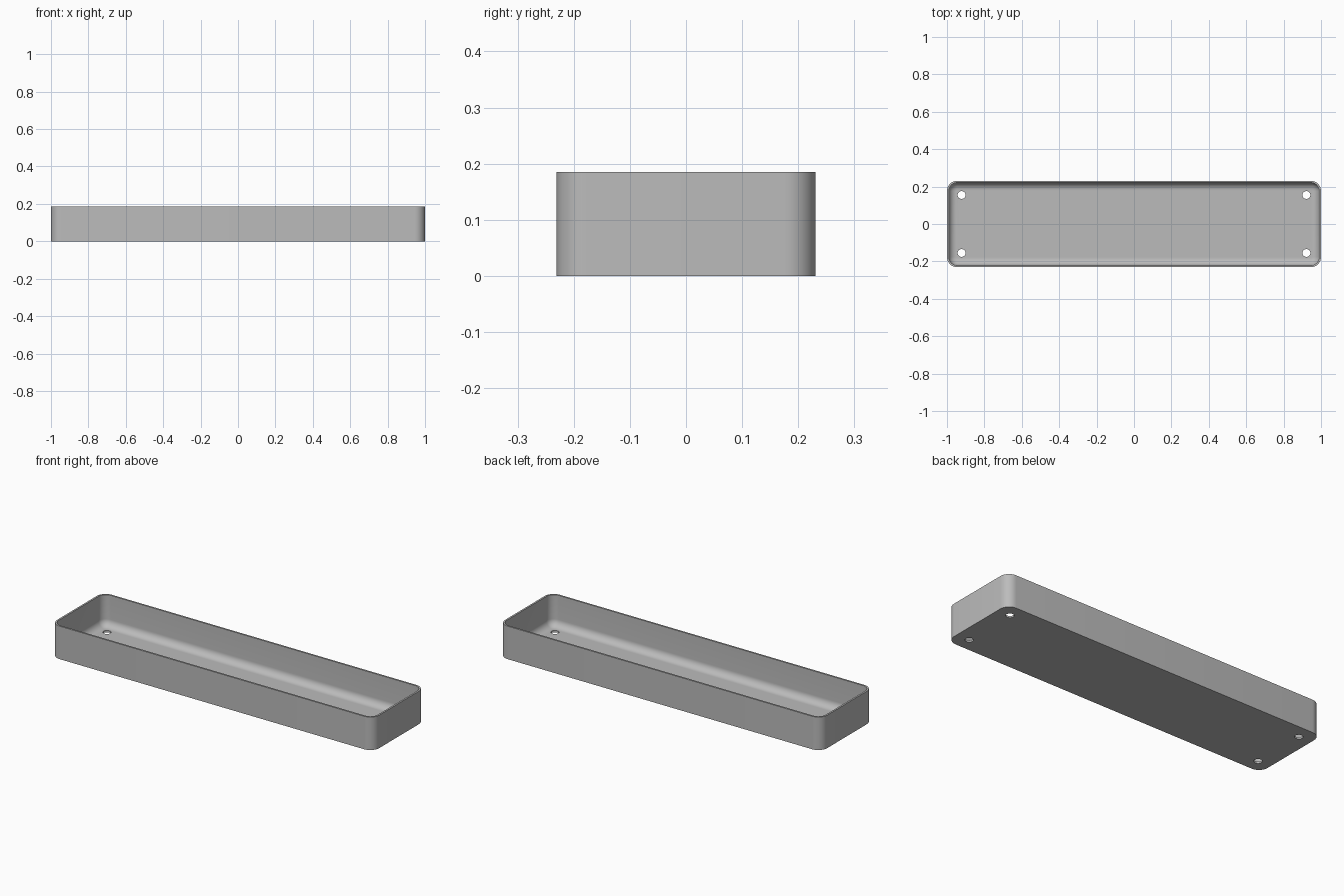
import bpy, bmesh, math

if "Cube" in bpy.data.objects:
    bpy.data.objects.remove(bpy.data.objects["Cube"])

LX, LY, H = 1.0, 0.231, 0.185      # half length, half width, height
R, WALL, FLOOR, FILLET = 0.055, 0.01, 0.01, 0.04

grey = bpy.data.materials.new("plain grey")
grey.diffuse_color = (0.5, 0.5, 0.5, 1)
grey.use_nodes = True
grey.node_tree.nodes["Principled BSDF"].inputs["Base Color"].default_value = grey.diffuse_color


def ring(bm, inset, z, seg=10):
    """Rounded rectangle loop, moved inwards by inset."""
    r = R - inset
    loop = []
    for k, (sx, sy) in enumerate([(1, 1), (-1, 1), (-1, -1), (1, -1)]):
        for i in range(seg + 1):
            a = math.radians(90) * (k + i / seg)
            loop.append(bm.verts.new((sx * (LX - R) + r * math.cos(a),
                                      sy * (LY - R) + r * math.sin(a), z)))
    return loop


# Tray shell: outer wall, rim, inner wall, floor fillet
profile = [(0, 0), (0, H), (WALL, H)]
for i in range(11):
    a = math.radians(90) * i / 10
    profile.append((WALL + FILLET * (1 - math.cos(a)),
                    FLOOR + FILLET * (1 - math.sin(a))))
bm = bmesh.new()
loops = [ring(bm, d, z) for d, z in profile]
for a, b in zip(loops, loops[1:]):
    n = len(a)
    for i in range(n):
        j = (i + 1) % n
        bm.faces.new((a[i], a[j], b[j], b[i]))
bm.faces.new(loops[0][::-1])
bm.faces.new(loops[-1])
bmesh.ops.recalc_face_normals(bm, faces=bm.faces)
mesh = bpy.data.meshes.new("tray")
bm.to_mesh(mesh)
bm.free()
mesh.materials.append(grey)
tray = bpy.data.objects.new("tray", mesh)
bpy.context.collection.objects.link(tray)

# Four screw holes through the floor
for sx in (-1, 1):
    for sy in (-1, 1):
        bpy.ops.mesh.primitive_cylinder_add(vertices=32, radius=0.021, depth=0.1,
                                            location=(sx * 0.922, sy * 0.155, 0))
        cutter = bpy.context.object
        cutter.name = "hole_cutter"
        cutter.hide_render = True
        cutter.data.materials.append(grey)
        mod = tray.modifiers.new("hole", 'BOOLEAN')
        mod.operation, mod.solver, mod.object = 'DIFFERENCE', 'EXACT', cutter
        bpy.context.view_layer.objects.active = tray
        bpy.ops.object.modifier_apply(modifier=mod.name)
        bpy.data.objects.remove(cutter)

bpy.ops.object.select_all(action='DESELECT')
tray.select_set(True)
bpy.context.view_layer.objects.active = tray
bpy.ops.object.shade_smooth_by_angle(angle=math.radians(35))
